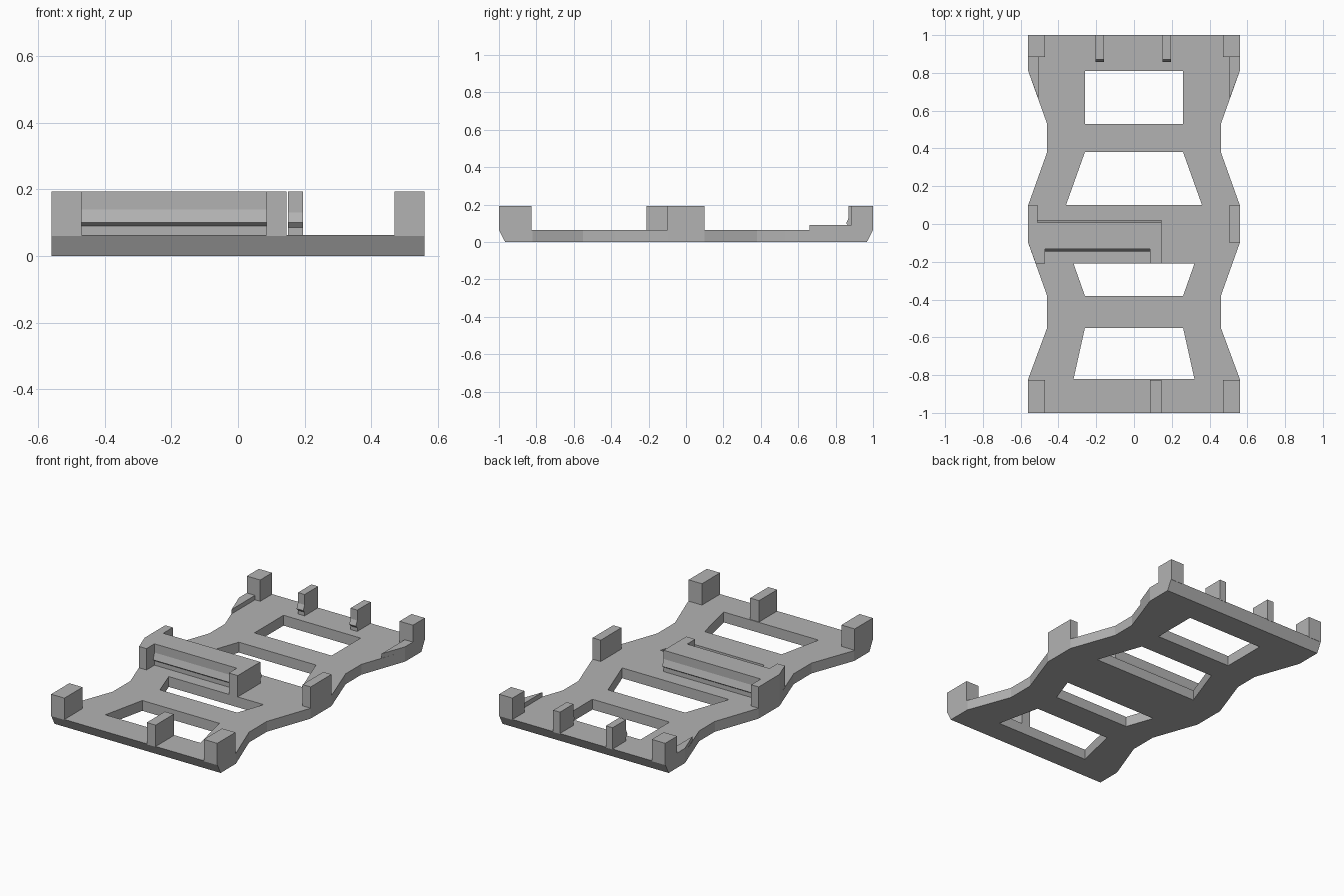
import bpy
import bmesh

if "Cube" in bpy.data.objects:
    bpy.data.objects.remove(bpy.data.objects["Cube"], do_unlink=True)

FLOOR, TOP = 0.063, 0.193      # plate thickness and post height

grey = bpy.data.materials.new("plain grey")
grey.use_nodes = True
colour = (0.45, 0.45, 0.45, 1)
grey.diffuse_color = colour
grey.node_tree.nodes["Principled BSDF"].inputs["Base Color"].default_value = colour


def extrude(name, base, offset):
    """Solid from a flat outline swept along an offset."""
    bm = bmesh.new()
    face = bm.faces.new([bm.verts.new(p) for p in base])
    swept = bmesh.ops.extrude_face_region(bm, geom=[face])["geom"]
    moved = [v for v in swept if isinstance(v, bmesh.types.BMVert)]
    bmesh.ops.translate(bm, verts=moved, vec=offset)
    bmesh.ops.recalc_face_normals(bm, faces=bm.faces)
    mesh = bpy.data.meshes.new(name)
    bm.to_mesh(mesh)
    bm.free()
    mesh.materials.append(grey)
    obj = bpy.data.objects.new(name, mesh)
    bpy.context.collection.objects.link(obj)
    return obj


def prism(name, plan, low, high):
    return extrude(name, [(x, y, low) for x, y in plan], (0, 0, high - low))


def side_profile(name, profile, x0, x1):
    return extrude(name, [(x0, y, z) for y, z in profile], (x1 - x0, 0, 0))


def block(name, x0, x1, y0, y1, high=TOP):
    return prism(name, [(x0, y0), (x1, y0), (x1, y1), (x0, y1)], FLOOR - 0.003, high)


# Waisted base plate
half = [(0.56, -1), (0.56, -0.82), (0.46, -0.55), (0.46, -0.38), (0.56, -0.1),
        (0.56, 0.1), (0.46, 0.38), (0.46, 0.53), (0.56, 0.81), (0.56, 1)]
plate = prism("base_plate", half + [(-x, y) for x, y in reversed(half)], 0, FLOOR)

# Sloped underside at both ends
for v in plate.data.vertices:
    if abs(v.co.y) > 0.99 and v.co.z < 0.01:
        v.co.y *= 0.967

# Four windows: front y, front half width, back y, back half width
for y0, w0, y1, w1 in [(-0.82, 0.32, -0.55, 0.26), (-0.38, 0.26, -0.21, 0.32),
                       (0.1, 0.36, 0.38, 0.26), (0.53, 0.26, 0.81, 0.26)]:
    cutter = prism("window_cutter", [(-w0, y0), (w0, y0), (w1, y1), (-w1, y1)], -0.1, 0.2)
    cutter.hide_render = True
    cut = plate.modifiers.new("window", 'BOOLEAN')
    cut.object = cutter
    cut.solver = 'EXACT'
    bpy.context.view_layer.objects.active = plate
    bpy.ops.object.modifier_apply(modifier=cut.name)
    bpy.data.objects.remove(cutter, do_unlink=True)

# Corner posts and low side fins
for side, s in (("left", 1), ("right", -1)):
    block("front_post_" + side, s * 0.47, s * 0.56, -1, -0.825)
    block("back_post_" + side, s * 0.47, s * 0.56, 0.885, 1)
    prism("side_fin_" + side, [(s * 0.505, 0.66), (s * 0.56, 0.81),
                               (s * 0.56, 0.89), (s * 0.505, 0.89)], FLOOR - 0.003, 0.09)

# Front stop and left middle post
block("front_stop", 0.085, 0.145, -1, -0.825)
block("middle_post_left", 0.505, 0.56, -0.1, 0.1)

# Back clips with a small hook
hook = [(1, 0.06), (1, TOP), (0.87, TOP), (0.87, 0.13), (0.857, 0.1),
        (0.87, 0.085), (0.87, 0.06)]
for side, x in (("left", 0.15), ("right", -0.205)):
    side_profile("back_clip_" + side, hook, x, x + 0.045)

# Middle bracket: hooked crossbar, end block and right post
bar = [(-0.133, 0.06), (-0.133, 0.09), (-0.146, 0.1), (-0.133, 0.14), (-0.133, TOP),
       (0.008, TOP), (0.008, 0.14), (0.022, 0.1), (0.008, 0.09), (0.008, 0.06)]
side_profile("crossbar", bar, -0.515, 0.145)
block("crossbar_end", 0.085, 0.145, -0.21, -0.12)
prism("bracket_post_right", [(-0.52, -0.21), (-0.47, -0.21), (-0.47, -0.08), (-0.51, -0.08),
                             (-0.51, 0.1), (-0.56, 0.1), (-0.56, -0.1)], FLOOR - 0.003, TOP)
